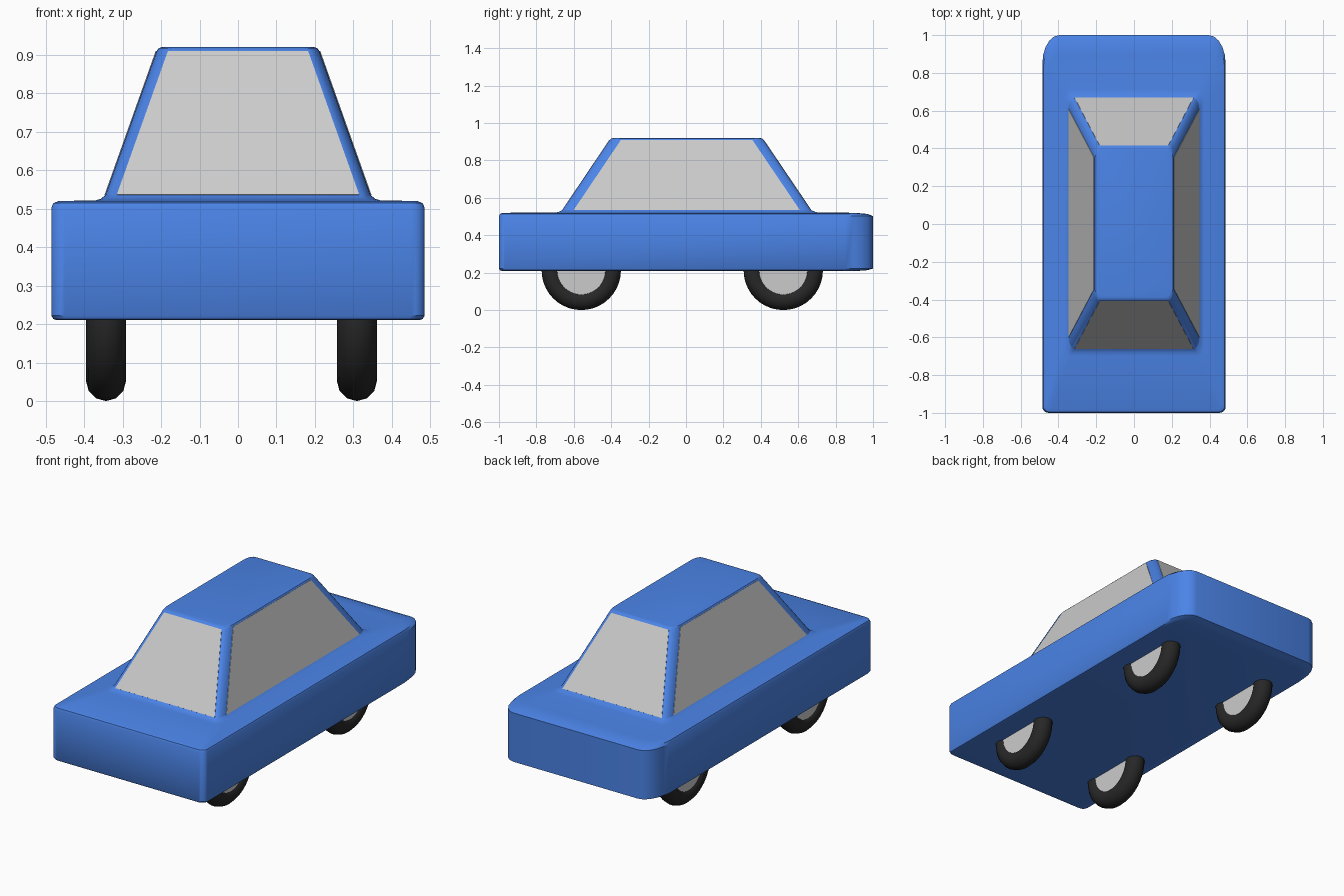
import bpy, bmesh, math
from mathutils import Vector

if "Cube" in bpy.data.objects:
    bpy.data.objects.remove(bpy.data.objects["Cube"])


def material(name, color):
    m = bpy.data.materials.new(name)
    m.diffuse_color = color
    m.use_nodes = True
    m.node_tree.nodes["Principled BSDF"].inputs["Base Color"].default_value = m.diffuse_color
    return m


BLUE = material("blue_paint", (0.07, 0.23, 0.8, 1))
BLACK = material("black_rubber", (0.02, 0.02, 0.02, 1))
N = 5  # segments per rounded corner


def add_mesh(name, bm, mat=None, angle=30):
    bmesh.ops.recalc_face_normals(bm, faces=bm.faces)
    me = bpy.data.meshes.new(name)
    bm.to_mesh(me)
    bm.free()
    ob = bpy.data.objects.new(name, me)
    bpy.context.collection.objects.link(ob)
    if mat:
        me.materials.append(mat)
    smooth(ob, angle)
    return ob


def smooth(ob, angle=30):
    bpy.ops.object.select_all(action='DESELECT')
    bpy.context.view_layer.objects.active = ob
    ob.select_set(True)
    bpy.ops.object.shade_smooth_by_angle(angle=math.radians(angle))


def ring(bm, z, hx, y0, y1, front, back):
    """Rounded rectangle with elliptical corners (rx, ry) at front and back."""
    verts = []
    corners = [(1, y1, back, 1), (-1, y1, back, 1), (-1, y0, front, -1), (1, y0, front, -1)]
    for i, (sx, y, (rx, ry), sy) in enumerate(corners):
        cx, cy = sx * (hx - rx), y - sy * ry
        for k in range(N + 1):
            a = (i + k / N) * math.pi / 2
            verts.append(bm.verts.new((cx + rx * math.cos(a), cy + ry * math.sin(a), z)))
    return verts


# Body and cabin: one lofted shell
F, B, C = (0.035, 0.03), (0.09, 0.15), (0.03, 0.06)
sections = [
    (0.210, 0.470, -0.985, 0.93, F, B),
    (0.213, 0.480, -0.995, 0.97, F, B),
    (0.222, 0.485, -1.0, 1.0, F, B),
    (0.502, 0.485, -1.0, 1.0, F, B),
    (0.514, 0.480, -0.995, 0.97, F, B),
    (0.520, 0.465, -0.980, 0.90, F, B),
    (0.521, 0.372, -0.70, 0.71, C, C),
    (0.525, 0.357, -0.680, 0.69, C, C),
    (0.535, 0.345, -0.660, 0.668, C, C),
    (0.909, 0.212, -0.408, 0.415, C, C),
    (0.917, 0.206, -0.400, 0.407, C, C),
    (0.920, 0.196, -0.388, 0.395, C, C),
]
bm = bmesh.new()
rings = [ring(bm, *s) for s in sections]
for a, b in zip(rings, rings[1:]):
    for i in range(len(a)):
        j = (i + 1) % len(a)
        bm.faces.new((a[i], a[j], b[j], b[i]))
bm.faces.new(rings[0][::-1])
bm.faces.new(rings[-1])
add_mesh("car_body", bm, BLUE)


# Windows: thin panes lying on the sloped cabin sides
def window(name, pts, normal):
    bm = bmesh.new()
    off = Vector(normal).normalized() * 0.002
    outer = [bm.verts.new(Vector(p) + off) for p in pts]
    inner = [bm.verts.new(Vector(p) - off) for p in pts]
    bm.faces.new(outer)
    bm.faces.new(inner)
    for i in range(4):
        j = (i + 1) % 4
        bm.faces.new((outer[i], outer[j], inner[j], inner[i]))
    add_mesh(name, bm)


LO, HI = 0.535, 0.909
for name, s, yl, yh in (("windscreen", -1, -0.66, -0.408), ("rear_window", 1, 0.668, 0.415)):
    window(name, [(-0.315, yl, LO), (0.315, yl, LO), (0.182, yh, HI), (-0.182, yh, HI)],
           (0, s * (HI - LO), 0.252))
for name, s in (("left_window", -1), ("right_window", 1)):
    window(name, [(s * 0.345, -0.60, LO), (s * 0.345, 0.608, LO),
                  (s * 0.212, 0.355, HI), (s * 0.212, -0.348, HI)],
           (s * (HI - LO), 0, 0.133))

# Wheels: round tyre with a flat hub disc
R = 0.212
for side, x in (("left", -0.343), ("right", 0.309)):
    for end, y in (("front", -0.56), ("rear", 0.52)):
        bpy.ops.mesh.primitive_torus_add(
            major_radius=R - 0.052, minor_radius=0.052, major_segments=40, minor_segments=12,
            location=(x, y, R), rotation=(0, math.pi / 2, 0))
        tyre = bpy.context.object
        tyre.name = f"{end}_{side}_tyre"
        tyre.data.materials.append(BLACK)
        smooth(tyre, 35)
        bpy.ops.mesh.primitive_cylinder_add(
            vertices=40, radius=0.145, depth=0.08,
            location=(x, y, R), rotation=(0, math.pi / 2, 0))
        hub = bpy.context.object
        hub.name = f"{end}_{side}_hub"
        smooth(hub)
